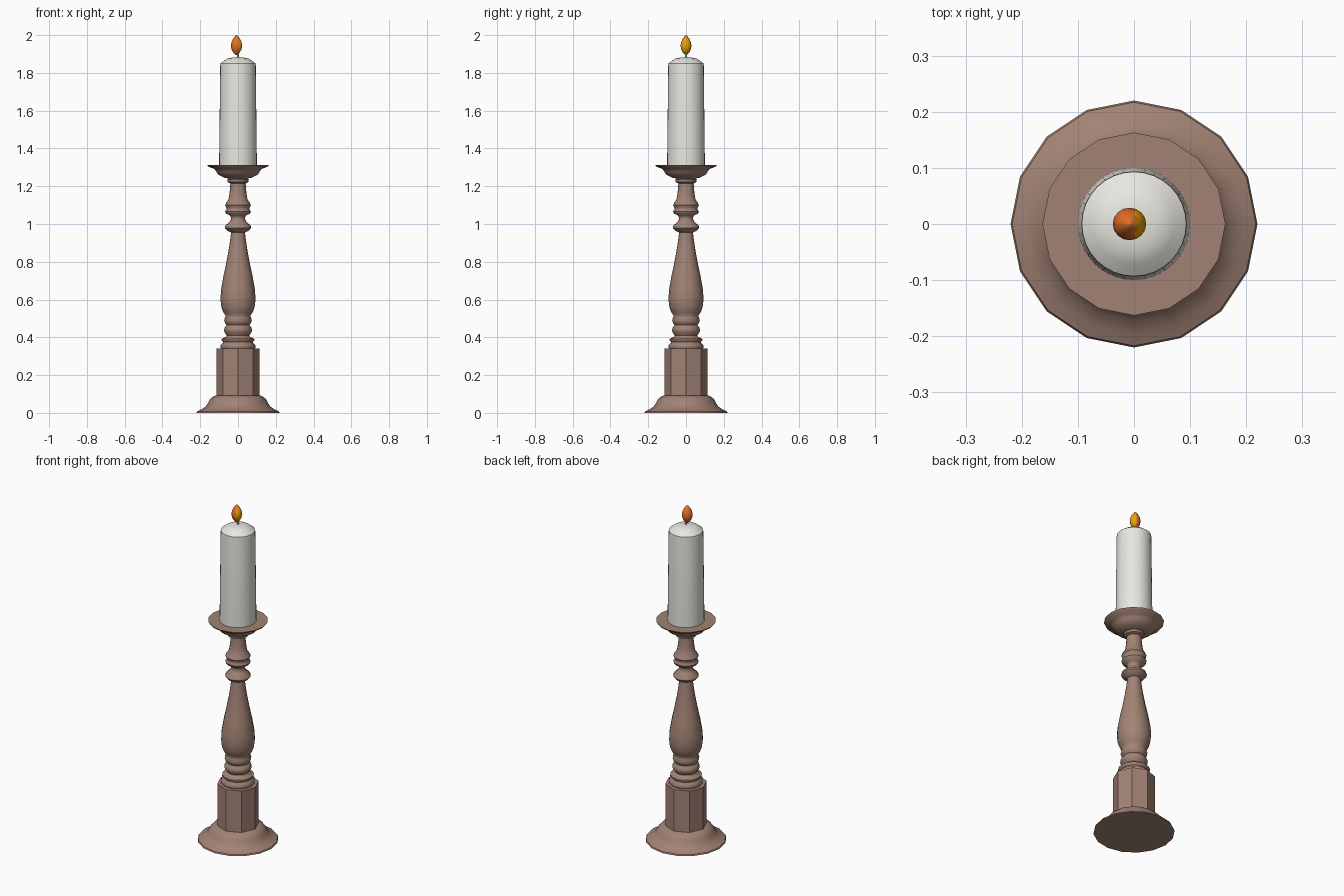
import bpy, bmesh, math


def material(name, color):
    m = bpy.data.materials.new(name)
    m.diffuse_color = (*color, 1)
    return m


wood = material("brown wood", (0.36, 0.225, 0.175))
wax = material("white wax", (0.80, 0.79, 0.74))
orange = material("flame orange", (0.80, 0.16, 0.02))
yellow = material("flame yellow", (0.85, 0.40, 0.0))


def lathe(name, profile, sides, mats, smooth=35, cx=0.0, sx=1.0, rule=None):
    """Spin (radius, z) points round the z axis and close both ends."""
    bm = bmesh.new()
    rings = []
    for r, z in profile:
        rings.append([bm.verts.new((cx + sx * r * math.cos(2 * math.pi * i / sides),
                                    r * math.sin(2 * math.pi * i / sides), z))
                      for i in range(sides)])
    for a, b in zip(rings, rings[1:]):
        for i in range(sides):
            j = (i + 1) % sides
            bm.faces.new((a[i], a[j], b[j], b[i]))
    bm.faces.new(rings[0][::-1])
    bm.faces.new(rings[-1])
    if rule:
        for f in bm.faces:
            f.material_index = rule(f)
    me = bpy.data.meshes.new(name)
    bm.to_mesh(me)
    bm.free()
    ob = bpy.data.objects.new(name, me)
    bpy.context.collection.objects.link(ob)
    for m in mats:
        me.materials.append(m)
    if smooth:
        bpy.ops.object.select_all(action='DESELECT')
        ob.select_set(True)
        bpy.context.view_layer.objects.active = ob
        bpy.ops.object.shade_smooth_by_angle(angle=math.radians(smooth))
    return ob


# Flared foot
lathe("foot", [(0.22, 0), (0.217, 0.008), (0.195, 0.018), (0.172, 0.033), (0.16, 0.05),
               (0.15, 0.07), (0.137, 0.083), (0.118, 0.092)], 16, [wood], 40)

# Octagonal block
lathe("octagonal_block", [(0.114, 0.088), (0.114, 0.34)], 8, [wood], 0)

# Turned stem
lathe("stem", [
    (0.085, 0.335), (0.092, 0.345), (0.092, 0.36), (0.08, 0.37), (0.078, 0.375),
    (0.087, 0.385), (0.086, 0.392), (0.064, 0.402), (0.06, 0.41), (0.072, 0.428),
    (0.075, 0.44), (0.07, 0.452), (0.06, 0.465), (0.068, 0.475), (0.073, 0.49),
    (0.068, 0.505), (0.066, 0.515), (0.078, 0.533), (0.088, 0.56), (0.093, 0.60),
    (0.09, 0.65), (0.078, 0.72), (0.063, 0.79), (0.05, 0.86), (0.041, 0.92), (0.037, 0.955),
    (0.058, 0.965), (0.07, 0.98), (0.066, 0.993), (0.045, 1.01), (0.036, 1.03),
    (0.042, 1.045), (0.064, 1.055), (0.068, 1.067), (0.06, 1.078), (0.062, 1.088),
    (0.068, 1.10), (0.062, 1.113), (0.05, 1.13), (0.044, 1.17), (0.04, 1.222)], 16, [wood], 50)

# Drip dish with flat top
lathe("drip_dish", [(0.04, 1.215), (0.055, 1.222), (0.057, 1.235), (0.05, 1.24), (0.075, 1.246),
                    (0.103, 1.26), (0.116, 1.278), (0.125, 1.292), (0.157, 1.303),
                    (0.163, 1.312)], 16, [wood], 50)

# Candle with low domed top
lathe("candle", [(0.1, 1.31), (0.099, 1.4), (0.094, 1.84), (0.093, 1.85), (0.072, 1.866),
                 (0.055, 1.876), (0.035, 1.88), (0.01, 1.883)], 32, [wax], 40)

# Wick
lathe("wick", [(0.005, 1.88), (0.004, 1.91)], 8, [wax])

# Flame: yellow towards +x, orange elsewhere
lathe("flame", [(0.005, 1.895), (0.017, 1.908), (0.026, 1.925), (0.029, 1.943), (0.026, 1.962),
                (0.018, 1.98), (0.008, 1.994), (0.001, 2.0)], 16, [orange, yellow], 60,
      cx=-0.008, sx=1.03,
      rule=lambda f: 1 if f.calc_center_median().x > 0.004 else 0)
